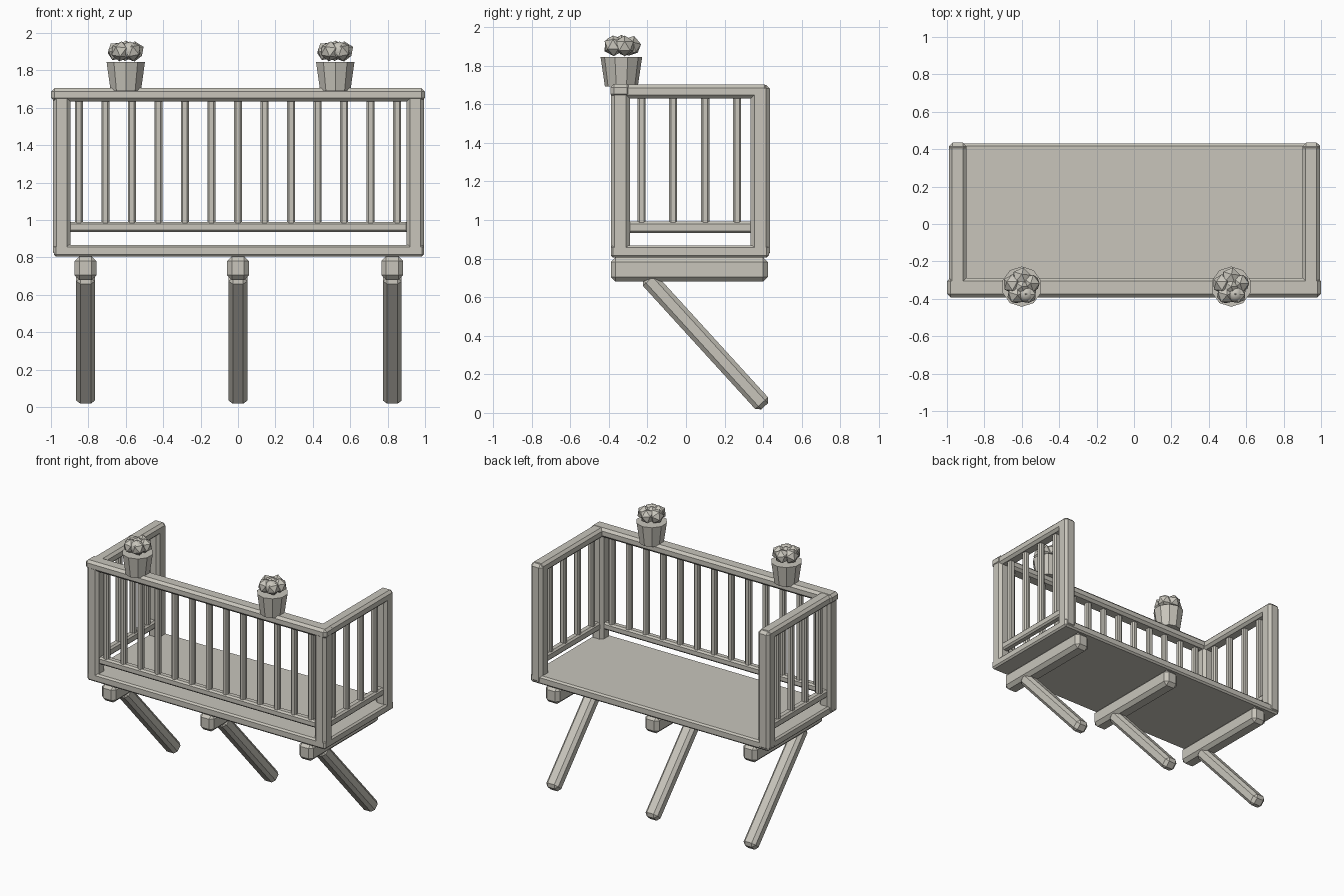
import bpy, math
from mathutils import Vector

if "Cube" in bpy.data.objects:
    bpy.data.objects.remove(bpy.data.objects["Cube"])

stone = bpy.data.materials.new("warm_grey")
stone.diffuse_color = (0.58, 0.56, 0.50, 1)
stone.use_nodes = True
stone.node_tree.nodes["Principled BSDF"].inputs["Base Color"].default_value = stone.diffuse_color


def finish(ob, name):
    ob.name = name
    ob.data.materials.append(stone)
    return ob


def box(name, x, y, z, bevel=0.015):
    """Chamfered box from (min, max) ranges."""
    r = (x, y, z)
    bpy.ops.mesh.primitive_cube_add(size=1, location=[(a + b) / 2 for a, b in r])
    ob = bpy.context.object
    size = Vector([b - a for a, b in r])
    for v in ob.data.vertices:
        v.co *= size
    if bevel:
        m = ob.modifiers.new("chamfer", 'BEVEL')
        m.width, m.segments = bevel, 1
    return finish(ob, name)


# Floor slab
box("deck", (-0.985, 0.995), (-0.39, 0.43), (0.805, 0.868), 0.012)

# Corner posts
for name, x in (("left", (-0.99, -0.895)), ("right", (0.90, 0.995))):
    box(name + "_front_post", x, (-0.39, -0.29), (0.81, 1.70), 0.02)
    box(name + "_back_post", x, (0.335, 0.435), (0.81, 1.70), 0.02)
    # Side rails and balusters
    box(name + "_top_rail", x, (-0.385, 0.425), (1.63, 1.703), 0.018)
    c = (x[0] + x[1]) / 2
    box(name + "_lower_rail", (c - 0.028, c + 0.028), (-0.31, 0.35), (0.932, 0.992), 0.012)
    for y in (-0.23, -0.067, 0.10, 0.265):
        box(name + "_baluster", (c - 0.021, c + 0.021), (y - 0.021, y + 0.021), (0.97, 1.65), 0.009)

# Front rails and balusters
box("front_top_rail", (-1.0, 1.0), (-0.392, -0.288), (1.635, 1.705), 0.018)
box("front_lower_rail", (-0.91, 0.91), (-0.368, -0.312), (0.935, 0.99), 0.012)
for i in range(13):
    x = (i - 6) * 0.1418
    box("front_baluster", (x - 0.021, x + 0.021), (-0.361, -0.319), (0.97, 1.65), 0.009)

# Beams under the floor, each with a slanted brace
start, end = Vector((0, -0.205, 0.705)), Vector((0, 0.407, 0.034))
length = (end - start).length
for x in (-0.815, 0, 0.825):
    box("floor_beam", (x - 0.058, x + 0.058), (-0.39, 0.425), (0.68, 0.806), 0.025)
    leg = box("slanted_brace", (-0.05, 0.05), (-0.045, 0.045), (-length / 2, length / 2), 0.022)
    leg.location = (start + end) / 2 + Vector((x, 0, 0))
    leg.rotation_euler = (end - start).to_track_quat('Z', 'Y').to_euler()
    # keep the section square to the slope
    leg.rotation_euler = (math.atan2(start.y - end.y, start.z - end.z) * -1, 0, 0)

# Flower pots with clustered plants
for px in (-0.60, 0.52):
    py = -0.335
    bpy.ops.mesh.primitive_cone_add(vertices=10, radius1=0.085, radius2=0.108, depth=0.155,
                                    location=(px, py, 1.768))
    finish(bpy.context.object, "flower_pot")
    for i in range(5):
        a = math.radians(72 * i + 20)
        bpy.ops.mesh.primitive_ico_sphere_add(
            subdivisions=1, radius=0.054, rotation=(i * 0.7, i * 1.1, i),
            location=(px + 0.05 * math.cos(a), py + 0.05 * math.sin(a), 1.902))
        finish(bpy.context.object, "plant_leaf_ball")
    bpy.ops.mesh.primitive_uv_sphere_add(segments=16, ring_count=10, radius=0.045,
                                         location=(px + 0.022, py - 0.04, 1.907))
    finish(bpy.context.object, "plant_round_ball")
    bpy.ops.object.shade_smooth_by_angle()
    bpy.ops.mesh.primitive_ico_sphere_add(subdivisions=1, radius=0.045, location=(px, py, 1.915))
    finish(bpy.context.object, "plant_middle_ball")
